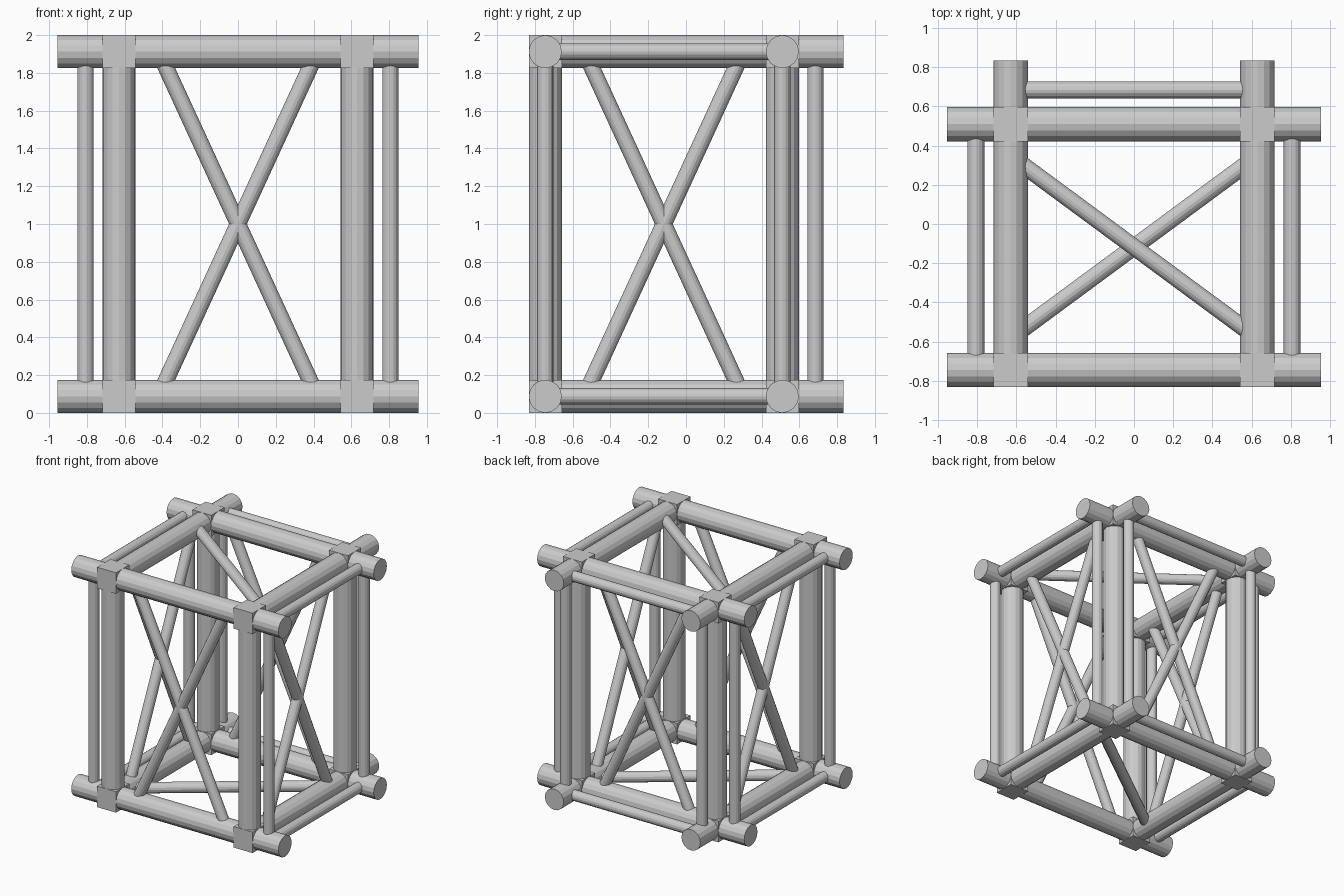
import bpy
from mathutils import Vector

if "Cube" in bpy.data.objects:
    bpy.data.objects.remove(bpy.data.objects["Cube"], do_unlink=True)

# One plain grey for the whole frame
grey = bpy.data.materials.new("steel_grey")
grey.use_nodes = True
colour = (0.6, 0.6, 0.6, 1)
grey.diffuse_color = colour
grey.node_tree.nodes["Principled BSDF"].inputs["Base Color"].default_value = colour

R, THIN = 0.0875, 0.043          # main and secondary tube radii
PX = 0.63                        # post offset in x
FRONT, BACK = -0.745, 0.51       # post rows in y
LOW, HIGH = R, 2 - R             # beam levels in z
MID_Y = (FRONT + BACK) / 2
END_X, END_Y = 0.955, 0.835      # overhanging beam ends
STUB_X, STUB_Y = 0.807, 0.685    # lines of the secondary tubes


def tube(name, a, b, radius):
    a, b = Vector(a), Vector(b)
    axis = b - a
    bpy.ops.mesh.primitive_cylinder_add(vertices=16, radius=radius, depth=axis.length,
                                        location=(a + b) / 2)
    ob = bpy.context.object
    ob.name = name
    ob.rotation_euler = axis.to_track_quat("Z", "Y").to_euler()
    ob.data.materials.append(grey)


def corner_block(location):
    bpy.ops.mesh.primitive_cube_add(size=2 * R, location=location)
    ob = bpy.context.object
    ob.name = "corner_block"
    ob.data.materials.append(grey)


# Posts with a block at each corner
for x in (-PX, PX):
    for y in (FRONT, BACK):
        tube("post", (x, y, LOW), (x, y, HIGH), R)
        for z in (LOW, HIGH):
            corner_block((x, y, z))

# Top and bottom rings, with the thin rails outside them
for z in (LOW, HIGH):
    for y in (FRONT, BACK):
        tube("cross_beam", (-END_X, y, z), (END_X, y, z), R)
    for s in (-1, 1):
        tube("side_beam", (s * PX, FRONT, z), (s * PX, END_Y, z), R)
        tube("side_rail", (s * STUB_X, FRONT, z), (s * STUB_X, BACK, z), THIN)
    tube("back_rail", (-PX, STUB_Y, z), (PX, STUB_Y, z), THIN)

# Thin uprights between the overhanging beam ends
for s in (-1, 1):
    for y in (FRONT, BACK):
        tube("end_upright", (s * STUB_X, y, LOW), (s * STUB_X, y, HIGH), THIN)
    tube("back_upright", (s * PX, STUB_Y, LOW), (s * PX, STUB_Y, HIGH), THIN)

# Crossed braces on all four walls
SPREAD = 0.42
for s in (-1, 1):
    for y in (FRONT, BACK):
        tube("wall_brace", (-s * SPREAD, y, LOW), (s * SPREAD, y, HIGH), THIN)
    for x in (-PX, PX):
        tube("side_brace", (x, MID_Y - s * SPREAD, LOW), (x, MID_Y + s * SPREAD, HIGH), THIN)

# Single diagonals in the floor and the roof, running opposite ways
REACH = 0.465
for name, z, s in (("floor_brace", LOW, 1), ("roof_brace", HIGH, -1)):
    tube(name, (-PX, MID_Y - s * REACH, z), (PX, MID_Y + s * REACH, z), THIN)
